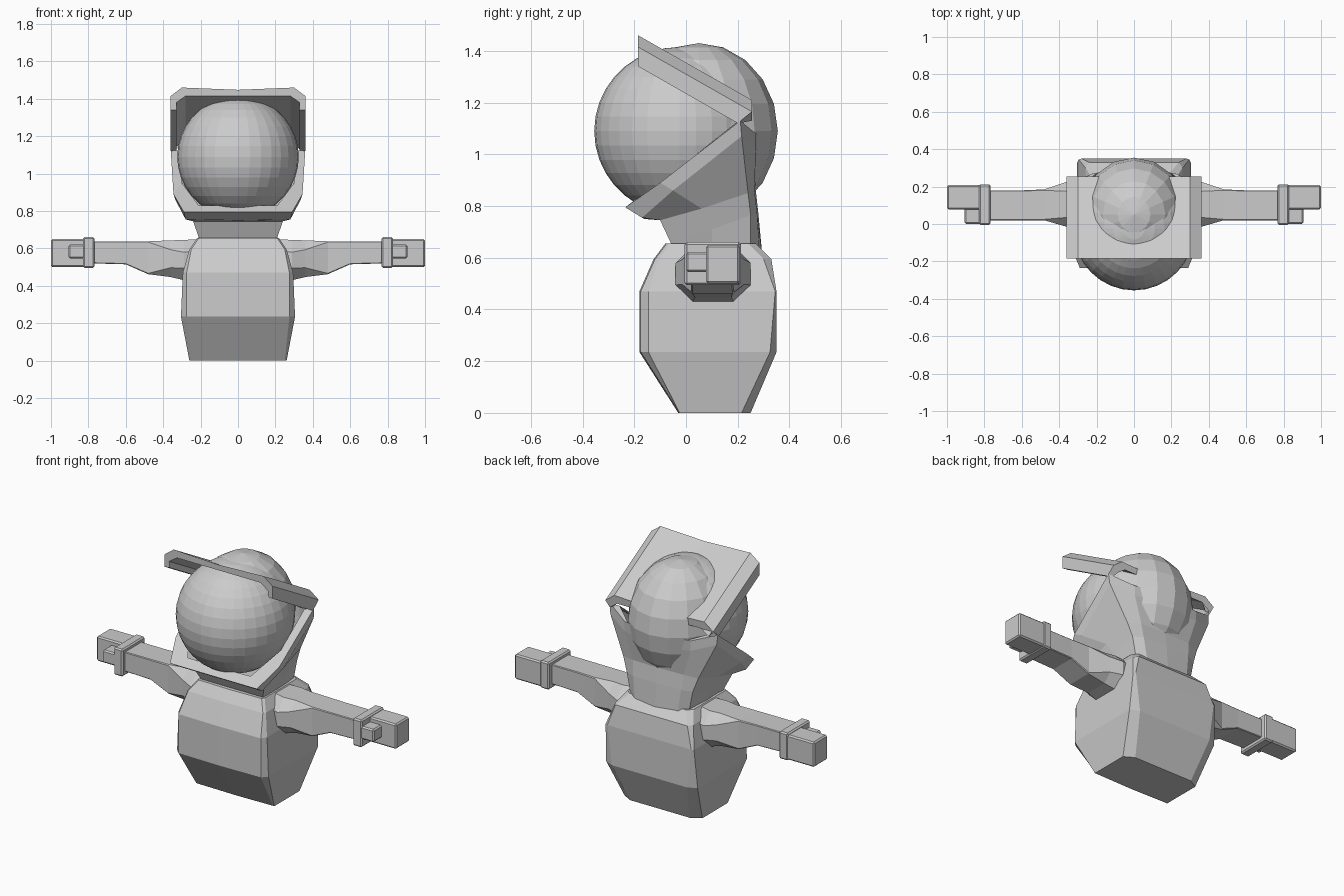
import bpy, bmesh, math
from mathutils import Vector, Matrix

if "Cube" in bpy.data.objects:
    bpy.data.objects.remove(bpy.data.objects["Cube"])

grey = bpy.data.materials.new("plain_grey")
grey.diffuse_color = (0.6, 0.6, 0.6, 1)
grey.use_nodes = True
grey.node_tree.nodes["Principled BSDF"].inputs["Base Color"].default_value = grey.diffuse_color


def finish(name, bm):
    bmesh.ops.recalc_face_normals(bm, faces=bm.faces)
    me = bpy.data.meshes.new(name)
    bm.to_mesh(me)
    bm.free()
    me.materials.append(grey)
    ob = bpy.data.objects.new(name, me)
    bpy.context.collection.objects.link(ob)
    return ob


def loft(name, rings, caps=(True, True)):
    """Skin closed rings of equal length."""
    bm = bmesh.new()
    vs = [[bm.verts.new(p) for p in r] for r in rings]
    n = len(rings[0])
    for a, b in zip(vs, vs[1:]):
        for i in range(n):
            j = (i + 1) % n
            bm.faces.new((a[i], a[j], b[j], b[i]))
    if caps[0]:
        bm.faces.new(vs[0])
    if caps[1]:
        bm.faces.new(vs[-1])
    return finish(name, bm)


def full(half):
    """Complete a half ring running from the front centre to the back centre."""
    return half + [(-x, y, z) for x, y, z in half[-2:0:-1]]


def box(name, lo, hi, bevel=0.008):
    bm = bmesh.new()
    lo, hi = Vector(lo), Vector(hi)
    size = hi - lo
    bmesh.ops.create_cube(bm, size=1, matrix=Matrix.Translation((lo + hi) / 2)
                          @ Matrix.Diagonal((*size, 1)))
    bmesh.ops.bevel(bm, geom=bm.edges[:], offset=bevel, segments=1, affect='EDGES')
    return finish(name, bm)


def ball(name, centre, radii, seg, rings):
    bm = bmesh.new()
    bmesh.ops.create_uvsphere(bm, u_segments=seg, v_segments=rings, radius=1,
                              matrix=Matrix.Translation(centre) @ Matrix.Diagonal((*radii, 1)))
    return finish(name, bm)


# Body: bevelled barrel; each level is z, front y, front x, side y, side x, back y, back x
def body_ring(z, fy, fx, sy, sx, by, bx, back_side):
    return full([(0, fy, z), (fx, fy + 0.005, z), (sx, sy, z), (sx, 0.1, z),
                 (sx, back_side, z), (bx, by, z), (0, by, z)])


loft("body", [
    body_ring(0.0, -0.03, 0.25, -0.025, 0.26, 0.25, 0.2, 0.215),
    body_ring(0.235, -0.18, 0.275, -0.145, 0.305, 0.35, 0.25, 0.325),
    body_ring(0.47, -0.18, 0.275, -0.145, 0.295, 0.35, 0.28, 0.345),
    body_ring(0.595, -0.125, 0.25, -0.105, 0.26, 0.33, 0.24, 0.3),
    body_ring(0.655, -0.08, 0.21, -0.06, 0.22, 0.27, 0.19, 0.24),
])

# Collar: flared rim below the head, stepping in to the neck
loft("collar", [
    full([(0, -0.19, 0.83), (0.21, -0.18, 0.83), (0.3, -0.02, 0.95),
          (0.31, 0.19, 1.12), (0.2, 0.27, 1.08), (0, 0.31, 1.08)]),
    full([(0, -0.235, 0.795), (0.29, -0.235, 0.795), (0.345, -0.1, 0.89),
          (0.36, 0.21, 1.13), (0.22, 0.27, 1.08), (0, 0.31, 1.08)]),
    full([(0, -0.16, 0.75), (0.28, -0.17, 0.755), (0.335, -0.05, 0.86),
          (0.355, 0.215, 1.07), (0.22, 0.27, 1.02), (0, 0.3, 1.0)]),
    full([(0, -0.1, 0.745), (0.24, -0.1, 0.745), (0.25, 0.06, 0.79),
          (0.25, 0.24, 0.85), (0.17, 0.265, 0.86), (0, 0.27, 0.86)]),
    full([(0, -0.06, 0.66), (0.21, -0.06, 0.66), (0.225, 0.1, 0.71),
          (0.22, 0.25, 0.765), (0.16, 0.275, 0.77), (0, 0.28, 0.77)]),
    full([(0, -0.04, 0.62), (0.19, -0.04, 0.62), (0.2, 0.1, 0.62),
          (0.19, 0.25, 0.615), (0.14, 0.285, 0.61), (0, 0.295, 0.61)]),
], caps=(False, True))

# Head and the faceted hood behind it
ball("head", (0, -0.025, 1.09), (0.325, 0.33, 0.325), 32, 18)
ball("hood_dome", (0, 0.05, 1.09), (0.285, 0.305, 0.34), 16, 10)


# Visor: sloping plate with turned-down sides
def visor_ring(y, z, drop):
    outer = [(0, 0, -0.012), (0.3, 0, 0), (0.36, 0, -0.045), (0.36, 0, -drop)]
    inner = [(0.33, 0.005, -drop), (0.33, 0, -0.08), (0.28, 0, -0.045), (0, 0, -0.045)]
    half = [(x, y + dy, z + dz) for x, dy, dz in outer + inner]
    return full(half)


front = visor_ring(-0.185, 1.46, 0.12)
back = visor_ring(0.255, 1.21, 0.12)
# Pull the lower back edge forward to meet the collar
back = [(x, y - 0.055 if z < 1.12 else y, z + 0.03 if z < 1.12 else z) for x, y, z in back]
loft("visor", [front, back])


# Arms: octagonal sections running outward along x
def arm_ring(s, x, y0, y1, z0, z1, c):
    return [(s * x, y, z) for y, z in (
        (y0 + c, z0), (y1 - c, z0), (y1, z0 + c), (y1, z1 - c),
        (y1 - c, z1), (y0 + c, z1), (y0, z1 - c), (y0, z0 + c))]


for s, side in ((1, "right"), (-1, "left")):
    loft(side + "_arm", [
        arm_ring(s, 0.2, -0.02, 0.23, 0.45, 0.65, 0.06),
        arm_ring(s, 0.29, -0.04, 0.25, 0.43, 0.645, 0.065),
        arm_ring(s, 0.36, -0.015, 0.225, 0.447, 0.643, 0.05),
        arm_ring(s, 0.48, 0.02, 0.185, 0.462, 0.638, 0.005),
        arm_ring(s, 0.6, 0.02, 0.18, 0.515, 0.638, 0.004),
        arm_ring(s, 0.78, 0.02, 0.18, 0.52, 0.638, 0.004),
    ])
    # Cuff, fist and thumb, mirrored by side
    for part, (x0, y0, z0), (x1, y1, z1) in (
            ("cuff", (0.768, -0.005, 0.495), (0.828, 0.212, 0.66)),
            ("hand", (0.81, 0.078, 0.5), (1.0, 0.208, 0.65)),
            ("thumb", (0.81, 0.0, 0.545), (0.905, 0.085, 0.622))):
        xs = sorted((s * x0, s * x1))
        box(f"{side}_{part}", (xs[0], y0, z0), (xs[1], y1, z1))
